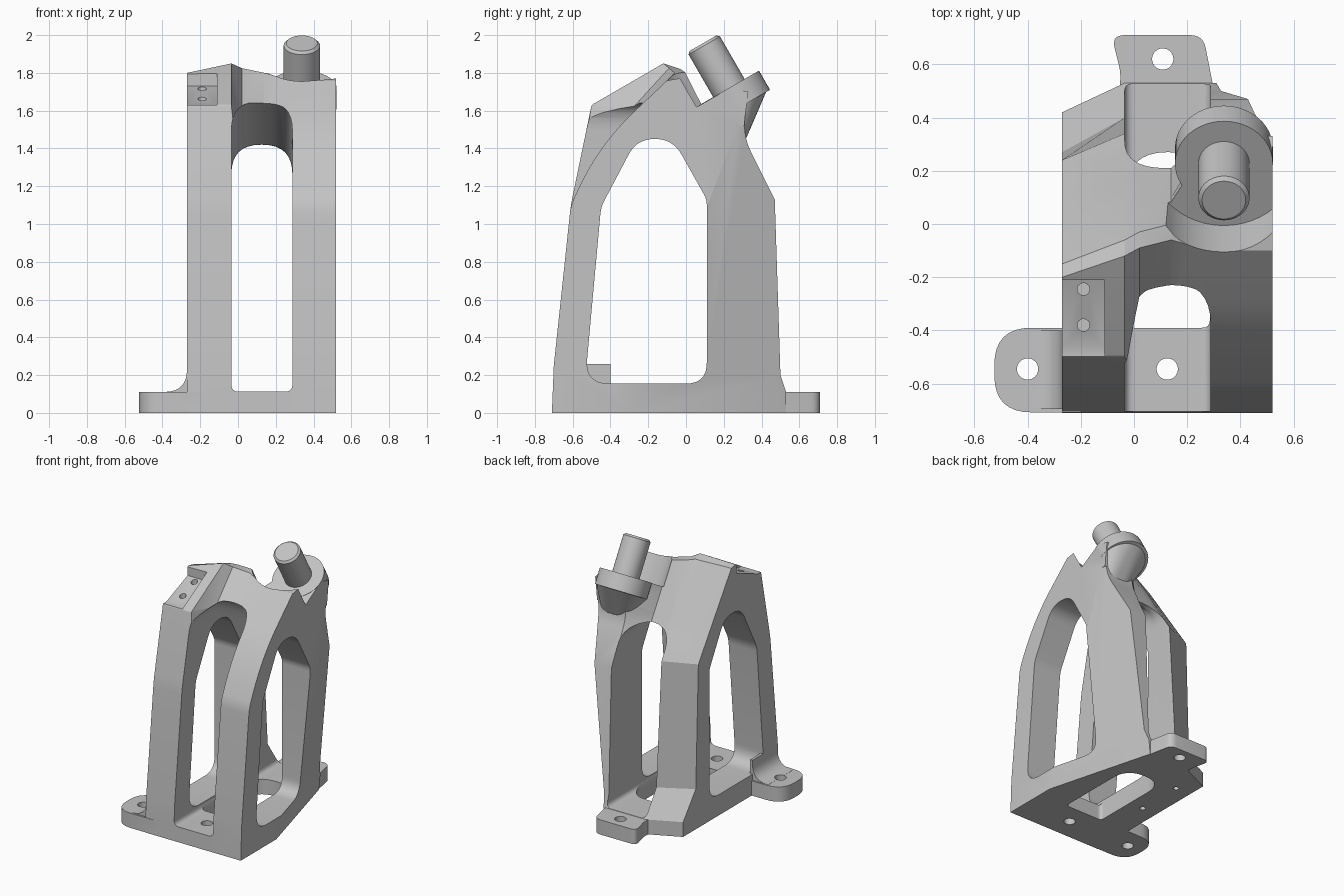
import bpy, bmesh, math
from mathutils import Vector

if "Cube" in bpy.data.objects:
    bpy.data.objects.remove(bpy.data.objects["Cube"], do_unlink=True)

metal = bpy.data.materials.new("plain grey metal")
metal.use_nodes = True
GREY = (0.55, 0.55, 0.55, 1)
metal.diffuse_color = GREY
metal.node_tree.nodes["Principled BSDF"].inputs["Base Color"].default_value = GREY


def make(name, bm):
    bmesh.ops.recalc_face_normals(bm, faces=bm.faces)
    mesh = bpy.data.meshes.new(name)
    bm.to_mesh(mesh)
    bm.free()
    mesh.materials.append(metal)
    ob = bpy.data.objects.new(name, mesh)
    bpy.context.scene.collection.objects.link(ob)
    return ob


def loft(name, rings):
    """Solid through rings of 3D points, capped at both ends."""
    bm = bmesh.new()
    rows = [[bm.verts.new(p) for p in ring] for ring in rings]
    n = len(rows[0])
    for a, b in zip(rows, rows[1:]):
        for i in range(n):
            j = (i + 1) % n
            bm.faces.new((a[i], a[j], b[j], b[i]))
    bm.faces.new(rows[0])
    bm.faces.new(rows[-1])
    return make(name, bm)


def soften(points, steps=8):
    """Round the corners that carry a third value, the tangent length."""
    out = []
    n = len(points)
    for i, p in enumerate(points):
        c = Vector(p[:2])
        if len(p) < 3:
            out.append(c)
            continue
        a = c + (Vector(points[i - 1][:2]) - c).normalized() * p[2]
        b = c + (Vector(points[(i + 1) % n][:2]) - c).normalized() * p[2]
        for k in range(steps + 1):
            t = k / steps
            out.append(a * (1 - t) ** 2 + c * 2 * t * (1 - t) + b * t * t)
    return out


def on_x(pts, x):
    return [(x, p[0], p[1]) for p in soften(pts)]


def on_y(pts, y):
    return [(p[0], y, p[1]) for p in soften(pts)]


def on_z(pts, z):
    return [(p[0], p[1], z) for p in soften(pts)]


def rod(name, p0, p1, r, seg=48):
    p0, p1 = Vector(p0), Vector(p1)
    bm = bmesh.new()
    bmesh.ops.create_cone(bm, cap_ends=True, segments=seg, radius1=r, radius2=r,
                          depth=(p1 - p0).length)
    bm.transform((p1 - p0).to_track_quat('Z', 'Y').to_matrix().to_4x4())
    bmesh.ops.translate(bm, verts=bm.verts, vec=(p0 + p1) / 2)
    return make(name, bm)


def combine(target, tool, op):
    mod = target.modifiers.new(op, 'BOOLEAN')
    mod.operation, mod.solver, mod.object = op, 'EXACT', tool
    bpy.context.view_layer.objects.active = target
    bpy.ops.object.modifier_apply(modifier=mod.name)
    bpy.data.objects.remove(tool, do_unlink=True)


# Body: one skin through side profiles, left shoulder to web to right frame
leg = [(-0.71, 0), (-0.70, 0.25), (-0.61, 1.1, 0.05)]
shoulder = leg + [(-0.5, 1.63, 0.01)]
curve = leg + [(-0.46, 1.42, 0.25)]
left_back = [(-0.02, 1.6), (0.11, 1.41, 0.05), (0.24, 1.22), (0.27, 0.3), (0.42, 0.11), (0.42, 0)]
mid_back = [(0.10, 1.6), (0.20, 1.435, 0.05), (0.34, 1.22), (0.40, 0.3), (0.53, 0.11), (0.53, 0)]
right_back = [(0.33, 1.70), (0.30, 1.47, 0.1), (0.47, 1.13), (0.50, 0.2), (0.53, 0.11), (0.53, 0)]
body = loft("bracket_body", [
    on_x(shoulder + [(-0.2, 1.80), (-0.15, 1.79)] + left_back, -0.27),
    on_x(shoulder + [(-0.12, 1.85), (-0.06, 1.83)] + mid_back, -0.035),
    on_x(curve + [(-0.09, 1.825), (-0.03, 1.82)] + mid_back, 0.02),
    on_x(curve + [(-0.06, 1.80), (0, 1.80)] + mid_back, 0.14),
    on_x(curve + [(-0.10, 1.76), (-0.01, 1.775)] + right_back, 0.28),
    on_x(curve + [(-0.10, 1.76), (-0.01, 1.775)] + right_back, 0.52)])

# Side window through both frames
window = [(-0.535, 0.155, 0.13), (-0.45, 1.09, 0.04), (-0.26, 1.45, 0.092),
          (-0.07, 1.45, 0.092), (0.11, 1.13, 0.03), (0.11, 0.155, 0.11)]
combine(body, loft("side_window", [on_x(window, -0.8), on_x(window, 0.8)]), 'DIFFERENCE')

# Clearance around the tilted boss
axis = Vector((0, -0.5, 0.866))
seat = Vector((0.338, 0.228, 1.718))
combine(body, rod("clearance", seat, seat + axis * 0.6, 0.27), 'DIFFERENCE')

# Neck that blends the boss down into the rear leg
bm = bmesh.new()
side = axis.cross(Vector((1, 0, 0)))
for k in range(40):
    a = math.tau * k / 40
    bm.verts.new(seat - axis * 0.1 + Vector((1, 0, 0)) * 0.18 * math.cos(a)
                 + side * 0.18 * math.sin(a))
for p in on_z([(0.295, 0.05), (0.515, 0.05), (0.515, 0.3, 0.08), (0.295, 0.3, 0.08)], 1.41):
    bm.verts.new(p)
bmesh.ops.convex_hull(bm, input=bm.verts)
combine(body, make("neck", bm), 'UNION')
combine(body, rod("boss", seat - axis * 0.115, seat + axis * 0.002, 0.184), 'UNION')


# Arched passage from front to back
def arch(top):
    return [(-0.035, 0.112, 0.04), (0.288, 0.112, 0.04), (0.288, top, 0.155), (-0.035, top, 0.155)]


combine(body, loft("passage", [on_y(arch(1.65), -0.9), on_y(arch(1.65), -0.25),
                               on_y(arch(1.42), 0.18), on_y(arch(1.41), 0.9)]), 'DIFFERENCE')


# Leaning outer face of the right rear leg
def lean(z):
    return [(0.577 + 0.1 * z, -0.5, z), (0.199 + 0.1 * z, 0.9, z), (1, 0.9, z), (1, -0.5, z)]


combine(body, loft("leaning_cut", [lean(-0.1), lean(1.52)]), 'DIFFERENCE')

# Mounting flanges and the fillet above the side one
side_flange = [(-0.2, -0.708), (-0.525, -0.708, 0.14), (-0.525, -0.39, 0.14), (-0.2, -0.39)]
back_flange = [(-0.06, 0.4), (-0.05, 0.57, 0.03), (-0.085, 0.71, 0.05),
               (0.26, 0.71, 0.05), (0.305, 0.48), (0.305, 0.4)]
for label, shape in (("side_flange", side_flange), ("back_flange", back_flange)):
    combine(body, loft(label, [on_z(shape, 0), on_z(shape, 0.11)]), 'UNION')
fillet = [(-0.25, 0.08), (-0.4, 0.08), (-0.4, 0.111), (-0.27, 0.111, 0.12), (-0.27, 0.26), (-0.25, 0.26)]
combine(body, loft("fillet", [on_y(fillet, -0.695), on_y(fillet, -0.4)]), 'UNION')

# Floor opening
floor = [(-0.03, -0.39, 0.03), (0.285, -0.39, 0.03), (0.285, 0.27, 0.155), (-0.03, 0.27, 0.155)]
combine(body, loft("floor_opening", [on_z(floor, -0.1), on_z(floor, 0.14)]), 'DIFFERENCE')

# Sensor pocket on the left shoulder
pocket = [(-0.55, 1.63), (-0.46, 1.63), (-0.21, 1.73), (-0.21, 2), (-0.55, 2)]
combine(body, loft("pocket", [on_x(pocket, -0.4), on_x(pocket, -0.11)]), 'DIFFERENCE')

# Bolt holes, sensor holes and dowel holes
for x, y, r, low, high in ((-0.4, -0.545, 0.04, -0.1, 0.3), (0.125, -0.545, 0.04, -0.1, 0.3),
                           (0.108, 0.62, 0.04, -0.1, 0.3), (-0.19, -0.38, 0.023, 1.58, 1.9),
                           (-0.19, -0.245, 0.023, 1.64, 1.9), (-0.145, -0.08, 0.02, -0.1, 0.08),
                           (-0.145, 0.28, 0.02, -0.1, 0.08)):
    combine(body, rod("hole", (x, y, low), (x, y, high), r, 32), 'DIFFERENCE')

# Pin with a chamfered tip
pin = rod("pin", seat - axis * 0.05, seat + axis * 0.276, 0.096)
bevel = pin.modifiers.new("chamfer", 'BEVEL')
bevel.width, bevel.segments, bevel.limit_method = 0.014, 1, 'ANGLE'
bevel.angle_limit = math.radians(60)

# Smooth the curved areas, keep edges sharp
for ob in (body, pin):
    bpy.ops.object.select_all(action='DESELECT')
    ob.select_set(True)
    bpy.context.view_layer.objects.active = ob
    bpy.ops.object.shade_smooth_by_angle(angle=math.radians(25))
